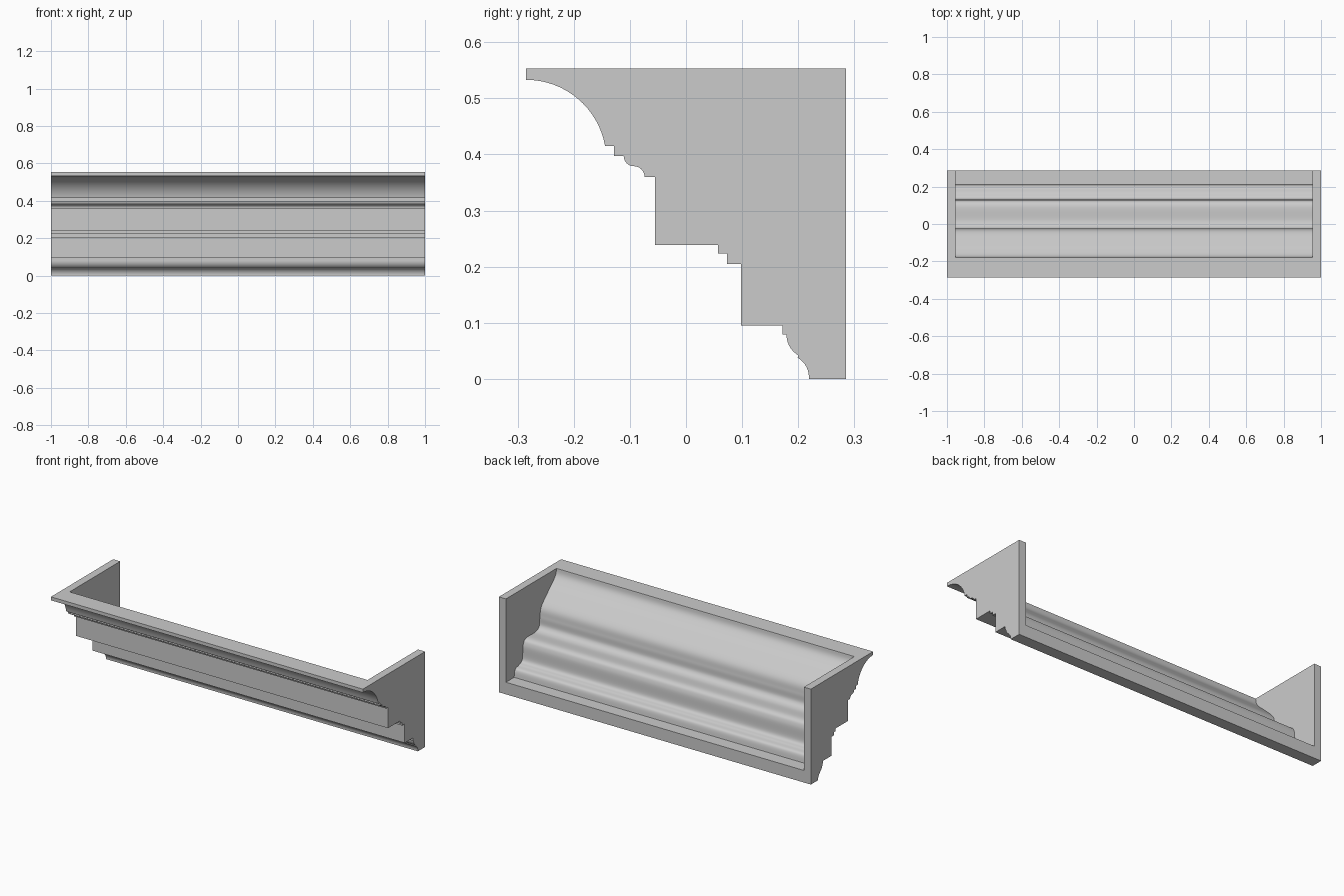
import bpy, bmesh, math
from mathutils import Vector

if "Cube" in bpy.data.objects:
    bpy.data.objects.remove(bpy.data.objects["Cube"])


def arc(cy, cz, r, a0, a1, n=16):
    """Points of a circular arc in the y-z plane, angles in degrees."""
    out = []
    for i in range(n + 1):
        a = math.radians(a0 + (a1 - a0) * i / n)
        out.append((cy + r * math.cos(a), cz + r * math.sin(a)))
    return out


def smooth_path(pts, n=8):
    """Catmull-Rom curve through the given points."""
    p = [Vector(q) for q in [pts[0]] + pts + [pts[-1]]]
    out = []
    for i in range(1, len(p) - 2):
        a, b, c, d = p[i - 1:i + 3]
        for k in range(n):
            t = k / n
            v = 0.5 * (2 * b + (c - a) * t + (2 * a - 5 * b + 4 * c - d) * t ** 2
                       + (3 * b - a - 3 * c + d) * t ** 3)
            out.append(tuple(v))
    return out + [pts[-1]]


def prism(name, profile, half):
    """Extrude a closed y-z profile along x."""
    bm = bmesh.new()
    face = bm.faces.new([bm.verts.new((-half, y, z)) for y, z in profile])
    ext = bmesh.ops.extrude_face_region(bm, geom=[face])
    verts = [g for g in ext["geom"] if isinstance(g, bmesh.types.BMVert)]
    bmesh.ops.translate(bm, verts=verts, vec=(2 * half, 0, 0))
    bmesh.ops.recalc_face_normals(bm, faces=bm.faces)
    mesh = bpy.data.meshes.new(name)
    bm.to_mesh(mesh)
    bm.free()
    ob = bpy.data.objects.new(name, mesh)
    bpy.context.collection.objects.link(ob)
    return ob


# Outer moulding: cove, small ogee, stepped fasciae, bottom ogee
TOP, BACK = 0.553, 0.285
outer = [(-BACK, TOP)]
outer += arc(-0.285, 0.39, 0.143, 90, 10)
outer += [(-0.145, 0.415), (-0.128, 0.415), (-0.128, 0.397)]
outer += arc(-0.093, 0.397, 0.018, 180, 270, 8)
outer += arc(-0.093, 0.36, 0.019, 90, 0, 8)[1:]
outer += [(-0.055, 0.36), (-0.055, 0.239), (0.057, 0.239), (0.057, 0.223),
          (0.073, 0.223), (0.073, 0.205), (0.098, 0.205), (0.098, 0.095),
          (0.172, 0.095), (0.172, 0.079)]
outer += arc(0.222, 0.079, 0.043, 180, 240, 10)
outer += arc(0.179, 0.003, 0.04, 60, 0, 10)
outer += [(0.219, 0), (BACK, 0), (BACK, TOP)]
cornice = prism("cornice", outer, 1.0)

# Hollow behind the moulding, open at top and back
inner = smooth_path([(-0.178, TOP), (-0.165, 0.51), (-0.10, 0.447), (-0.04, 0.385),
                     (-0.026, 0.33), (-0.02, 0.28), (0.015, 0.258), (0.10, 0.256),
                     (0.127, 0.225), (0.135, 0.145), (0.165, 0.125), (0.20, 0.112),
                     (0.21, 0.07)])
cavity = [(-0.178, TOP + 0.1)] + inner + [(BACK + 0.1, 0.07), (BACK + 0.1, TOP + 0.1)]
cutter = prism("cavity_cutter", cavity, 0.955)
cutter.hide_render = True

bpy.context.view_layer.objects.active = cornice
cornice.select_set(True)
cut = cornice.modifiers.new("hollow", "BOOLEAN")
cut.operation = "DIFFERENCE"
cut.solver = "EXACT"
cut.object = cutter
bpy.ops.object.modifier_apply(modifier=cut.name)
bpy.data.objects.remove(cutter, do_unlink=True)

# Smooth curves, crisp steps
bpy.ops.object.shade_smooth_by_angle(angle=math.radians(30))
